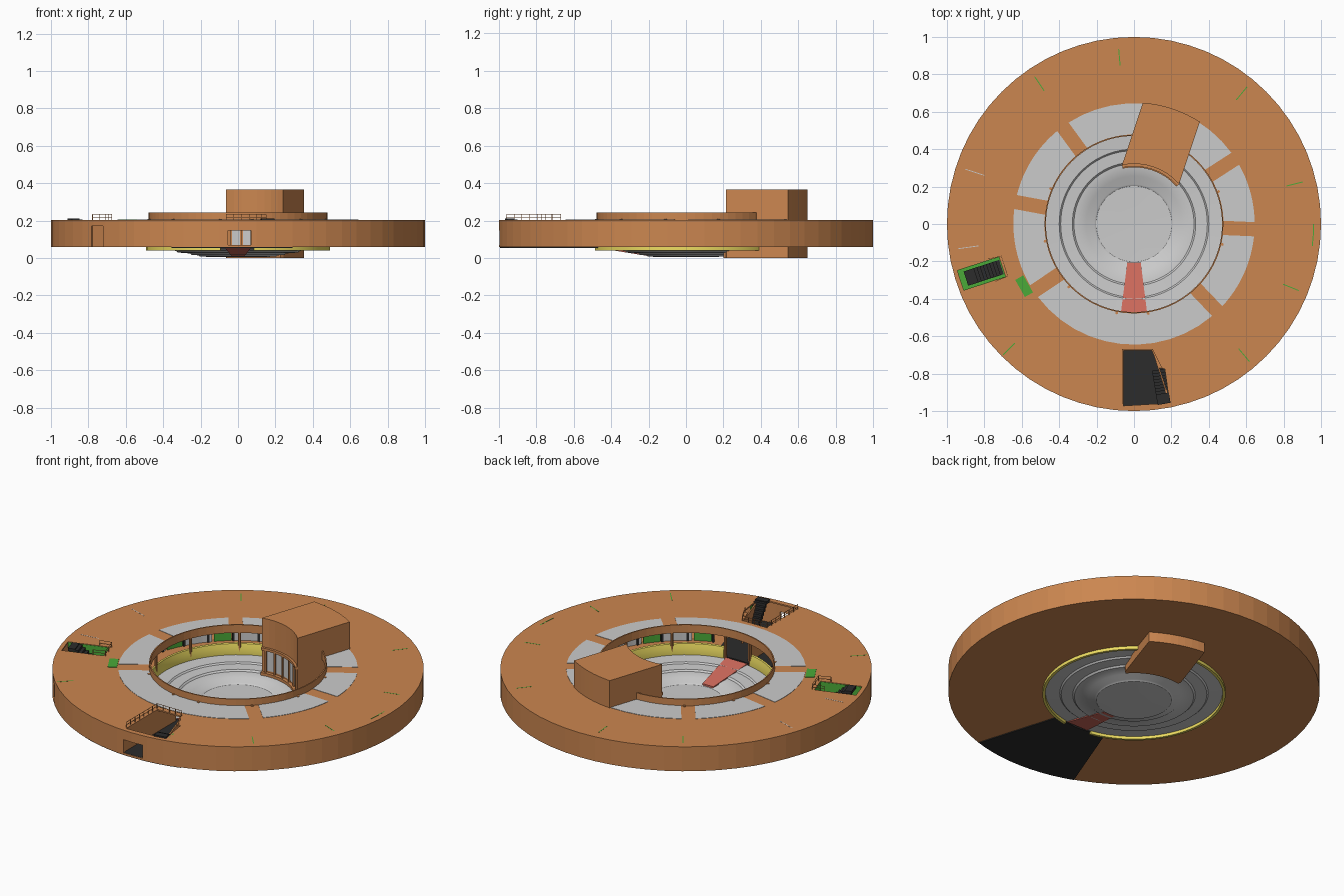
import bpy, bmesh
from math import sin, cos, radians, pi, hypot, atan2, asin, degrees

if "Cube" in bpy.data.objects:
    bpy.data.objects.remove(bpy.data.objects["Cube"])


def mat(name, r, g, b):
    m = bpy.data.materials.new(name)
    m.diffuse_color = (r, g, b, 1)
    m.use_nodes = True
    m.node_tree.nodes["Principled BSDF"].inputs["Base Color"].default_value = m.diffuse_color
    return m


ORANGE = mat("orange", .60, .24, .08)
GREEN = mat("green", .07, .40, .04)
YELLOW = mat("yellow", .85, .72, .12)
BLACK = mat("black", .025, .025, .025)
PINK = mat("pink", .65, .15, .11)
GREY = None


def mesh(name, verts, faces, m=None, smooth=False):
    me = bpy.data.meshes.new(name)
    me.from_pydata(verts, [], faces)
    bm = bmesh.new()
    bm.from_mesh(me)
    bmesh.ops.remove_doubles(bm, verts=bm.verts, dist=1e-6)
    bmesh.ops.recalc_face_normals(bm, faces=bm.faces)
    bm.to_mesh(me)
    bm.free()
    if m:
        me.materials.append(m)
    o = bpy.data.objects.new(name, me)
    bpy.context.collection.objects.link(o)
    if smooth:
        bpy.ops.object.select_all(action='DESELECT')
        o.select_set(True)
        bpy.context.view_layer.objects.active = o
        bpy.ops.object.shade_smooth_by_angle(angle=radians(35))
    return o


def prisms(name, parts, m=None):
    """One object from several (outline, z0, z1) extrusions."""
    v, f = [], []
    for pts, z0, z1 in parts:
        k, n = len(v), len(pts)
        v += [(x, y, z0) for x, y in pts] + [(x, y, z1) for x, y in pts]
        f += [list(range(k, k + n)), list(range(k + n, k + 2 * n))]
        f += [(k + i, k + (i + 1) % n, k + n + (i + 1) % n, k + n + i) for i in range(n)]
    return mesh(name, v, f, m)


def polar(r, a):
    return (r * cos(radians(a)), r * sin(radians(a)))


def arc(r, a0, a1, n):
    return [polar(r, a0 + (a1 - a0) * i / n) for i in range(n + 1)]


def sector(r0, r1, a0, a1, n=8, gap=0):
    """Ring sector; gap trims a constant width from both radial ends."""
    g0, g1 = (degrees(asin(gap / r)) for r in (r0, r1))
    return arc(r1, a0 + g1, a1 - g1, n) + arc(r0, a1 - g0, a0 + g0, n)


def block(r0, r1, a, w, off=0):
    """Rectangle along the radial direction a, shifted sideways by off."""
    c, s = cos(radians(a)), sin(radians(a))
    return [(r * c - t * s, r * s + t * c)
            for r, t in ((r0, off - w / 2), (r1, off - w / 2), (r1, off + w / 2), (r0, off + w / 2))]


def lathe(name, prof, m=None, a0=0, a1=360, n=64, smooth=False):
    full, k = a1 - a0 >= 360, len(prof)
    rows = n if full else n + 1
    v = [(*polar(r, a0 + (a1 - a0) * i / n), z) for i in range(rows) for r, z in prof]
    f = [(i * k + j, i * k + (j + 1) % k, (i + 1) % rows * k + (j + 1) % k, (i + 1) % rows * k + j)
         for i in range(n) for j in range(k)]
    if not full:
        f += [list(range(k)), list(range(n * k, n * k + k))]
    return mesh(name, v, f, m, smooth)


def cut(o, outline, z0, z1):
    c = prisms("cutter", [(outline, z0, z1)])
    c.hide_render = True
    md = o.modifiers.new("cut", 'BOOLEAN')
    md.operation, md.object = 'DIFFERENCE', c
    bpy.context.view_layer.objects.active = o
    bpy.ops.object.modifier_apply(modifier=md.name)
    bpy.data.objects.remove(c)


def segment(p, q, w):
    """Thin rectangle in plan from p to q."""
    a, d = atan2(q[1] - p[1], q[0] - p[0]), w / 2
    nx, ny = -sin(a) * d, cos(a) * d
    return [(p[0] + nx, p[1] + ny), (q[0] + nx, q[1] + ny), (q[0] - nx, q[1] - ny), (p[0] - nx, p[1] - ny)]


def railing(name, path, z=.203):
    parts = []
    for p, q in zip(path, path[1:]):
        parts += [(segment(p, q, .002), z + h, z + h + .002) for h in (.014, .029)]
        n = max(1, int(hypot(q[0] - p[0], q[1] - p[1]) / .04))
        for i in range(n + 1):
            x, y = (p[j] + (q[j] - p[j]) * i / n for j in (0, 1))
            parts.append(([(x - .0015, y - .0015), (x + .0015, y - .0015),
                           (x + .0015, y + .0015), (x - .0015, y + .0015)], z, z + .03))
    prisms(name, parts, ORANGE)


def stair(name, a, r0, r1, w, off=0, n=9):
    """Flight climbing outwards to a top landing."""
    step = (r1 - r0 - .04) / n
    parts = [(block(r0 + i * step, r0 + (i + 1) * step, a, w, off),
              max(.066, .05 + i * .145 / n), .066 + (i + 1) * .14 / n) for i in range(n)]
    parts.append((block(r1 - .04, r1, a, w, off), .195, .212))
    prisms(name, parts, BLACK)


# Hollow ring building with floor, outer wall, roof and inner rim
ring = lathe("ring_building", [(.49, .058), (1, .058), (1, .203), (.478, .203), (.478, .243), (.471, .243),
                               (.471, .195), (.985, .195), (.985, .066), (.49, .066)], ORANGE)
cut(ring, [(-.055, -.675), (.095, -.675), (.135, -.77), (.165, -.775), (.19, -.957), (-.055, -.972)], .1, .3)
cut(ring, [(-.053, -1.1), (.07, -1.1), (.07, -.95), (-.053, -.95)], .068, .146)
cut(ring, block(.74, .975, 198, .115), .1, .3)
cut(ring, block(.99, 1.1, 221, .095), .062, .172)

# Grey roof panels between radial strips
gaps = [-46.3, -2.5, 32.8, 126.2, 169.5, 213.9, 313.7]
prisms("roof_panels", [(sector(.479, .645, a, b, 12, .038), .2, .205) for a, b in zip(gaps, gaps[1:])])
prisms("roof_hatch", [(block(.65, .70, 209.5, .105), .198, .206)], GREEN)

# Columns around the courtyard
prisms("columns", [(arc(.008, 0, 315, 7), .06, .208)], ORANGE).hide_render = False
base = bpy.data.objects["columns"]
cols = [259, 279, 314, 347, 21, 54, 90, 124, 157, 191, 224]
base.location = (*polar(.484, cols[0]), 0)
for i, a in enumerate(cols[1:]):
    c = base.copy()
    c.name = f"column_{i + 2}"
    c.location = (*polar(.484, a), 0)
    bpy.context.collection.objects.link(c)

# Yellow parapet, open at the entrance
lathe("yellow_parapet", [(.478, .04), (.476, .07), (.478, .1), (.484, .125), (.49, .13), (.493, .1), (.493, .04)],
      YELLOW, -80, 259, 64, True)

# Stepped bowl in the courtyard
bowl = [(.478, .062), (.40, .056), (.392, .048), (.33, .044), (.321, .035), (.257, .030),
        (.246, .022), (.212, .020), (.203, .013), (.1, .011), (0, .010)]
lathe("arena_bowl", bowl + [(r, z - .006) for r, z in reversed(bowl)], GREY, n=72, smooth=True)

# Ramp down into the bowl
top = [(-.07, -.475, .068), (.07, -.475, .068), (.036, -.205, .025), (-.036, -.205, .025)]
mesh("courtyard_ramp", top + [(x, y, z - .014) for x, y, z in top],
     [(0, 1, 2, 3), (4, 5, 6, 7), (0, 1, 5, 4), (1, 2, 6, 5), (2, 3, 7, 6), (3, 0, 4, 7)], PINK)

# Stage block with curved front and back
A, hw = 71.5, 30
prisms("stage_block", [(arc(.65, A - 14.3, A + 14.3, 8) + arc(.322, A + hw, A - hw, 8), 0, .365)], ORANGE)
prisms("stage_windows", [(sector(.319, .325, A - 26 + i * 10.6, A - 26 + i * 10.6 + 8, 2), .06, .175)
                         for i in range(5)], GREY)
prisms("stage_frame", [(sector(.312, .324, A - 29 + i * 10.7, A - 27.2 + i * 10.7, 1), .03, .185) for i in range(6)]
       + [(sector(.303, .324, A - hw, A + hw, 8), 0, .05), (sector(.308, .324, A - hw, A + hw, 8), .18, .195)], ORANGE)

# Gallery back wall: alternating green and grey panels
walls = [(-68 + i * 12.2, -68 + i * 12.2 + 12.2) for i in range(26)]
prisms("gallery_green_panels", [(sector(.65, .66, a + .8, b - 3, 3), .066, .197) for a, b in walls[::2]], GREEN)
prisms("gallery_grey_panels", [(sector(.65, .66, a - 2, b - .2, 3), .066, .197) for a, b in walls[1::2]], GREY)
prisms("gallery_door_frames", [(block(.643, .662, a, .012), .066, .197) for a, b in walls], BLACK)

# Radial room walls that just break the roof surface
prisms("room_walls", [(block(r, r + .09, a, .005), .066, .2036) for a, r in
                      ((95, .85), (124, .86), (50.5, .86), (14, .84), (338, .86), (310, .87), (225, .90))], GREEN)
prisms("room_walls_grey", [(block(.84, .95, a, .004), .066, .2036) for a in (162, 188)], GREY)
prisms("curved_room_wall", [(sector(.958, .963, -7, 0, 2), .066, .2036)], GREEN)

# Entrance court: black floor, side walls, stair and railing
prisms("entrance_floor", [(sector(.485, .995, 249, 287, 10), .053, .069)], BLACK)
prisms("entrance_walls", [(segment((-.06, -.5), (-.06, -.98), .008), .066, .197),
                          (segment((.1, -.67), (.195, -.965), .008), .066, .197)], ORANGE)
stair("entrance_stair", 279.5, .79, .975, .07)
prisms("entrance_stair_panel", [(block(.9, .965, 281, .006, .02), .066, .203)], GREEN)
railing("entrance_railing", [(-.063, -.96), (-.063, -.67), (.1, -.67), (.15, -.77)])

# Side stairwell: green lining, stair and railing
prisms("stairwell_floor", [(block(.735, .975, 198, .118), .066, .08)], GREEN)
prisms("stairwell_sides", [(block(.735, .975, 198, .006, s * .058), .066, .2) for s in (-1, 1)]
       + [(block(.735, .741, 198, .118), .066, .2)], GREEN)
stair("side_stair", 198, .745, .945, .08)
railing("stairwell_railing", [polar(.80, 193.5), polar(.73, 193.5), polar(.73, 202.5), polar(.80, 202.5)])
